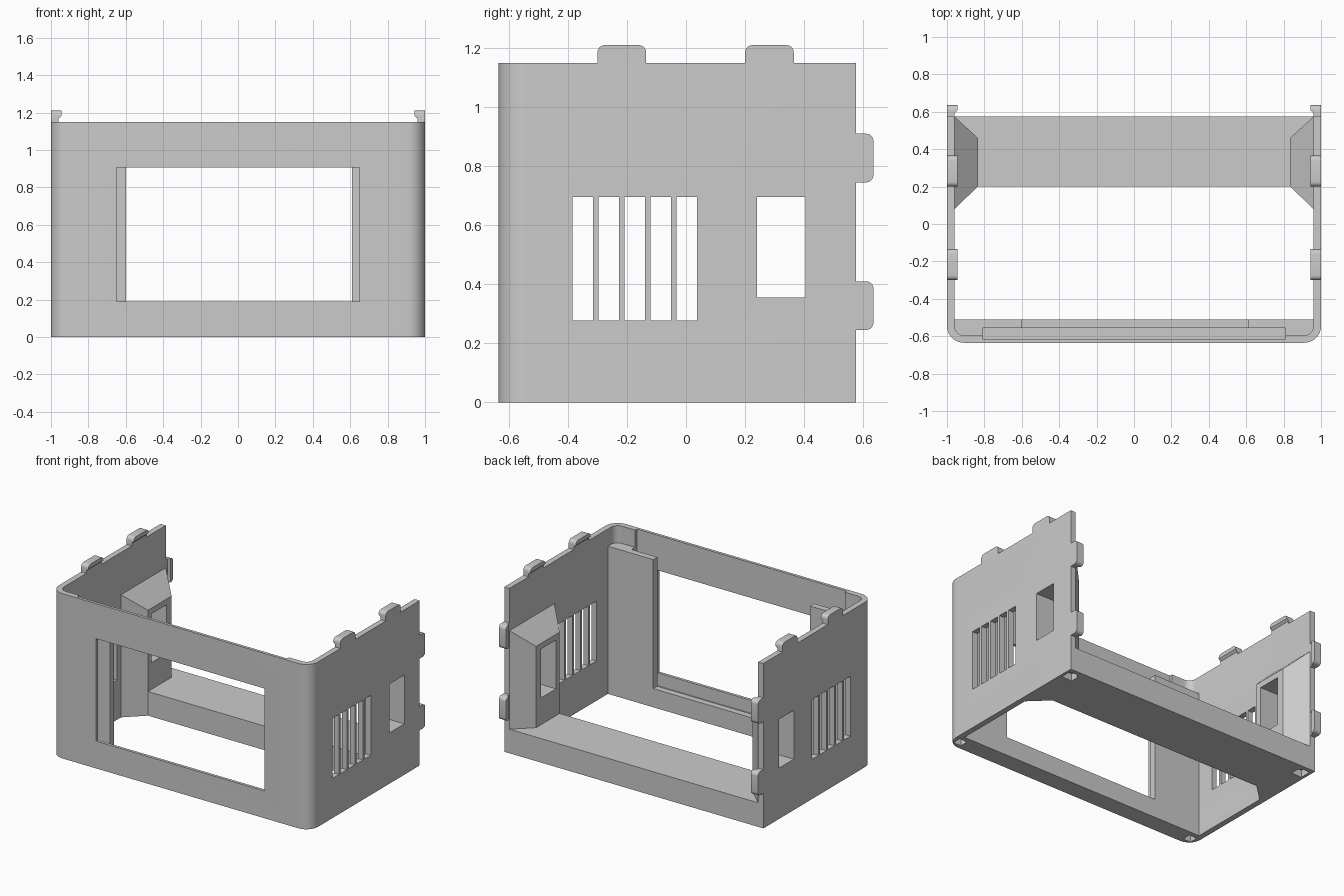
import bpy, bmesh, math
from mathutils import Vector

if "Cube" in bpy.data.objects:
    bpy.data.objects.remove(bpy.data.objects["Cube"])

grey = bpy.data.materials.new("plain_grey")
grey.use_nodes = True
COLOR = (0.6, 0.6, 0.6, 1)
grey.diffuse_color = COLOR
grey.node_tree.nodes["Principled BSDF"].inputs["Base Color"].default_value = COLOR


def finish(name, bm):
    bmesh.ops.recalc_face_normals(bm, faces=bm.faces)
    mesh = bpy.data.meshes.new(name)
    bm.to_mesh(mesh)
    bm.free()
    mesh.materials.append(grey)
    ob = bpy.data.objects.new(name, mesh)
    bpy.context.collection.objects.link(ob)
    return ob


def prism_bm(points, lo, hi, place=lambda a, b, h: (a, b, h), bm=None):
    """Extrude a flat outline from lo to hi; place() turns it in space."""
    bm = bm or bmesh.new()
    rings = [[bm.verts.new(place(a, b, h)) for a, b in points] for h in (lo, hi)]
    bm.faces.new(rings[0])
    bm.faces.new(rings[1])
    n = len(points)
    for i in range(n):
        j = (i + 1) % n
        bm.faces.new((rings[0][i], rings[0][j], rings[1][j], rings[1][i]))
    return bm


def box_bm(x, y, z, bm=None):
    outline = [(x[0], y[0]), (x[1], y[0]), (x[1], y[1]), (x[0], y[1])]
    return prism_bm(outline, z[0], z[1], bm=bm)


def cut(ob, cutters):
    for c in cutters:
        mod = ob.modifiers.new("cut", 'BOOLEAN')
        mod.operation = 'DIFFERENCE'
        mod.solver = 'EXACT'
        mod.object = c
    bpy.context.view_layer.objects.active = ob
    for mod in list(ob.modifiers):
        bpy.ops.object.modifier_apply(modifier=mod.name)


H, WALL, BACK, FRONT = 1.15, 0.04, 0.575, -0.635

# cutters: side windows, vents, screen opening and corner sockets
side_window = finish("side_window_cutter", box_bm((-1.2, 1.2), (0.24, 0.405), (0.355, 0.695)))
bm = bmesh.new()
for i in range(5):
    y = -0.385 + 0.088 * i
    box_bm((-1.2, 1.2), (y, y + 0.07), (0.277, 0.695), bm)
vents = finish("vent_cutter", bm)
opening = finish("opening_cutter", box_bm((-0.65, 0.65), (-0.8, -0.4), (0.19, 0.905)))
pocket = finish("screen_pocket_cutter", box_bm((-0.81, 0.81), (-0.615, -0.56), (0.1, 1.3)))
bm = bmesh.new()
for s in (1, -1):
    for x, y, r in ((0.94, 0.505, 0.04), (0.94, -0.575, 0.03)):
        xs = sorted((s * (x - r), s * (x + r)))
        box_bm(xs, (y - r, y + r), (-0.1, 0.05), bm)
sockets = finish("socket_cutter", bm)
cutters = [side_window, vents, opening, pocket, sockets]

# U-shaped shell with rounded front corners
def u_path(inset):
    r, cx, cy = 0.09 - inset, 0.91, FRONT + 0.09
    right = [(1 - inset, BACK)]
    for k in range(11):
        t = math.pi / 2 * k / 10
        right.append((cx + r * math.cos(t), cy - r * math.sin(t)))
    return right + [(-x, y) for x, y in reversed(right)]


shell = finish("shell", prism_bm(u_path(0) + u_path(WALL)[::-1], 0, H))
cut(shell, cutters)
parts = [shell]

# sloped hoods behind the side windows
for s, side in ((1, "left"), (-1, "right")):
    outline = [(s * x, y) for x, y in ((0.96, 0.08), (0.835, 0.2), (0.835, 0.46), (0.96, BACK))]
    bm = prism_bm(outline, 0, 0.855)
    for v in bm.verts:
        if v.co.z > 0.5 and abs(v.co.x) < 0.9:
            v.co.z = 0.735
    hood = finish(side + "_window_hood", bm)
    cut(hood, [side_window, sockets])
    parts.append(hood)

# low rear ledge between the hoods
half = [(0.835, 0.2), (0.835, 0.46), (0.96, BACK)]
parts.append(finish("rear_ledge", prism_bm(half + [(-x, y) for x, y in reversed(half)], 0, 0.168)))

# posts that hold the screen panel
for s, inner, side in ((1, 0.61, "left"), (-1, 0.6, "right")):
    outline = [(s * x, y) for x, y in ((0.81, -0.597), (0.962, -0.597), (0.962, -0.51),
                                       (inner, -0.51), (inner, -0.555), (0.81, -0.555))]
    post = finish(side + "_screen_post", prism_bm(outline, 0, 1.03))
    cut(post, [sockets])
    parts.append(post)

# sill below the screen: slot floor and retaining lip
bm = box_bm((-0.81, 0.81), (-0.597, -0.555), (0, 0.1))
box_bm((-0.6, 0.61), (-0.555, -0.51), (0, 0.13), bm)
parts.append(finish("screen_sill", bm))

# hooked snap tabs on the top and rear edges
hook = [(1, 0), (1, 0.06), (0.945, 0.06), (0.945, 0.032), (0.96, 0.018), (0.96, 0)]


def tab(name, s, start, place):
    bm = prism_bm([(s * x, h) for x, h in hook], start, start + 0.165)
    ends = [e for e in bm.edges if all(v.co.y > 0.055 for v in e.verts)
            and abs(e.verts[0].co.z - e.verts[1].co.z) < 0.01]
    bmesh.ops.bevel(bm, geom=ends, offset=0.025, segments=5, affect='EDGES', profile=0.5)
    for v in bm.verts:
        v.co = Vector(place(*v.co))
    parts.append(finish(name, bm))


for s, side in ((1, "left"), (-1, "right")):
    for i, y in enumerate((-0.3, 0.2)):
        tab(f"{side}_top_tab_{i + 1}", s, y, lambda x, h, u: (x, u, H + h))
    for i, z in enumerate((0.245, 0.745)):
        tab(f"{side}_rear_tab_{i + 1}", s, z, lambda x, h, u: (x, BACK + h, u))

for c in cutters:
    bpy.data.objects.remove(c)

# smooth rounded corners, crisp edges
bpy.ops.object.select_all(action='DESELECT')
for ob in parts:
    ob.select_set(True)
bpy.context.view_layer.objects.active = shell
bpy.ops.object.shade_smooth_by_angle(angle=math.radians(30))
